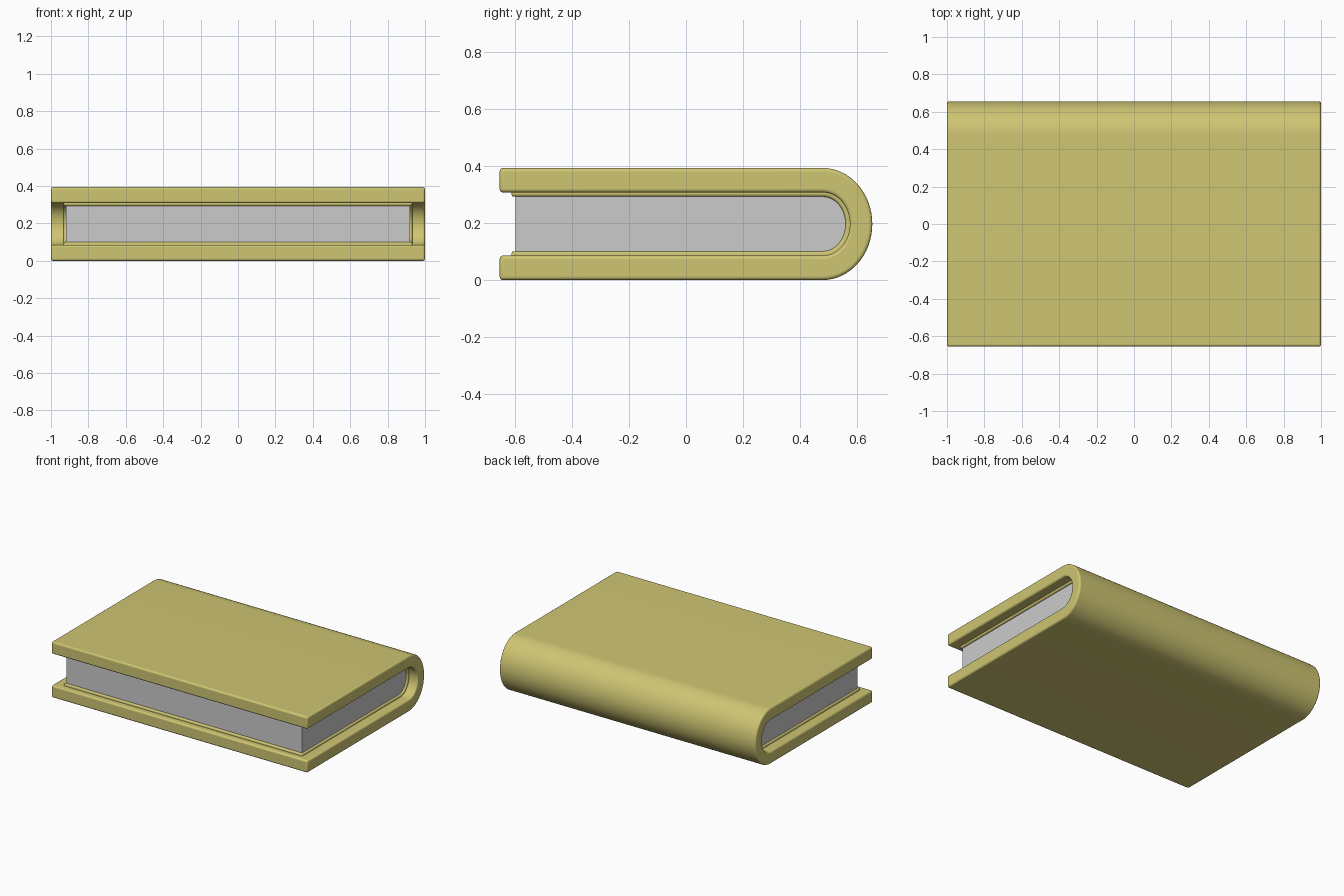
import bpy, bmesh
from math import sin, cos, pi

if "Cube" in bpy.data.objects:
    bpy.data.objects.remove(bpy.data.objects["Cube"])

MID_Z, SPINE_Y, STEPS = 0.197, 0.48, 32


def u_path(front_y, ry, rz):
    """Points of a U lying on its side: lower lip, round spine, upper lip."""
    arc = [(SPINE_Y + ry * cos(a), MID_Z + rz * sin(a))
           for a in (-pi / 2 + pi * i / STEPS for i in range(STEPS + 1))]
    return [(front_y, MID_Z - rz)] + arc + [(front_y, MID_Z + rz)]


def finish(name, bm, bevel=0.0, color=None):
    bmesh.ops.recalc_face_normals(bm, faces=bm.faces)
    mesh = bpy.data.meshes.new(name)
    bm.to_mesh(mesh)
    bm.free()
    obj = bpy.data.objects.new(name, mesh)
    bpy.context.collection.objects.link(obj)
    if color:
        mesh.materials.append(color)
    if bevel:
        mod = obj.modifiers.new("rounded_edges", 'BEVEL')
        mod.width, mod.segments = bevel, 4
        mod.limit_method, mod.angle_limit = 'ANGLE', 0.7
    bpy.ops.object.select_all(action='DESELECT')
    obj.select_set(True)
    bpy.context.view_layer.objects.active = obj
    bpy.ops.object.shade_smooth_by_angle(angle=0.6)
    return obj


def u_shell(name, half_x, outer, inner, bevel, color):
    """Bend a strip between two U paths and give it width along x."""
    bm = bmesh.new()
    rings = [[bm.verts.new((x, y, z)) for x, (y, z) in
              ((-half_x, o), (half_x, o), (half_x, i), (-half_x, i))]
             for o, i in zip(outer, inner)]
    for a, b in zip(rings, rings[1:]):
        for k in range(4):
            n = (k + 1) % 4
            bm.faces.new((a[k], a[n], b[n], b[k]))
    bm.faces.new(rings[0])
    bm.faces.new(rings[-1])
    return finish(name, bm, bevel, color)


yellow = bpy.data.materials.new("cover_yellow")
yellow.diffuse_color = (0.62, 0.56, 0.17, 1)
yellow.use_nodes = True
yellow.node_tree.nodes["Principled BSDF"].inputs["Base Color"].default_value = yellow.diffuse_color

# Outer cover with rounded spine
u_shell("cover", 1.0, u_path(-0.655, 0.175, 0.197),
        u_path(-0.655, 0.096, 0.111), 0.012, yellow)

# Thin raised lining where the cover meets the pages
u_shell("cover_lining", 0.932, u_path(-0.614, 0.115, 0.13),
        u_path(-0.614, 0.081, 0.096), 0.01, yellow)

# Page block, rounded at the spine
bm = bmesh.new()
side = bm.faces.new([bm.verts.new((-0.92, y, z))
                     for y, z in u_path(-0.6, 0.084, 0.099)])
ext = bmesh.ops.extrude_face_region(bm, geom=[side], use_keep_orig=True)
bmesh.ops.translate(bm, vec=(1.84, 0, 0),
                    verts=[v for v in ext["geom"] if isinstance(v, bmesh.types.BMVert)])
finish("pages", bm)
